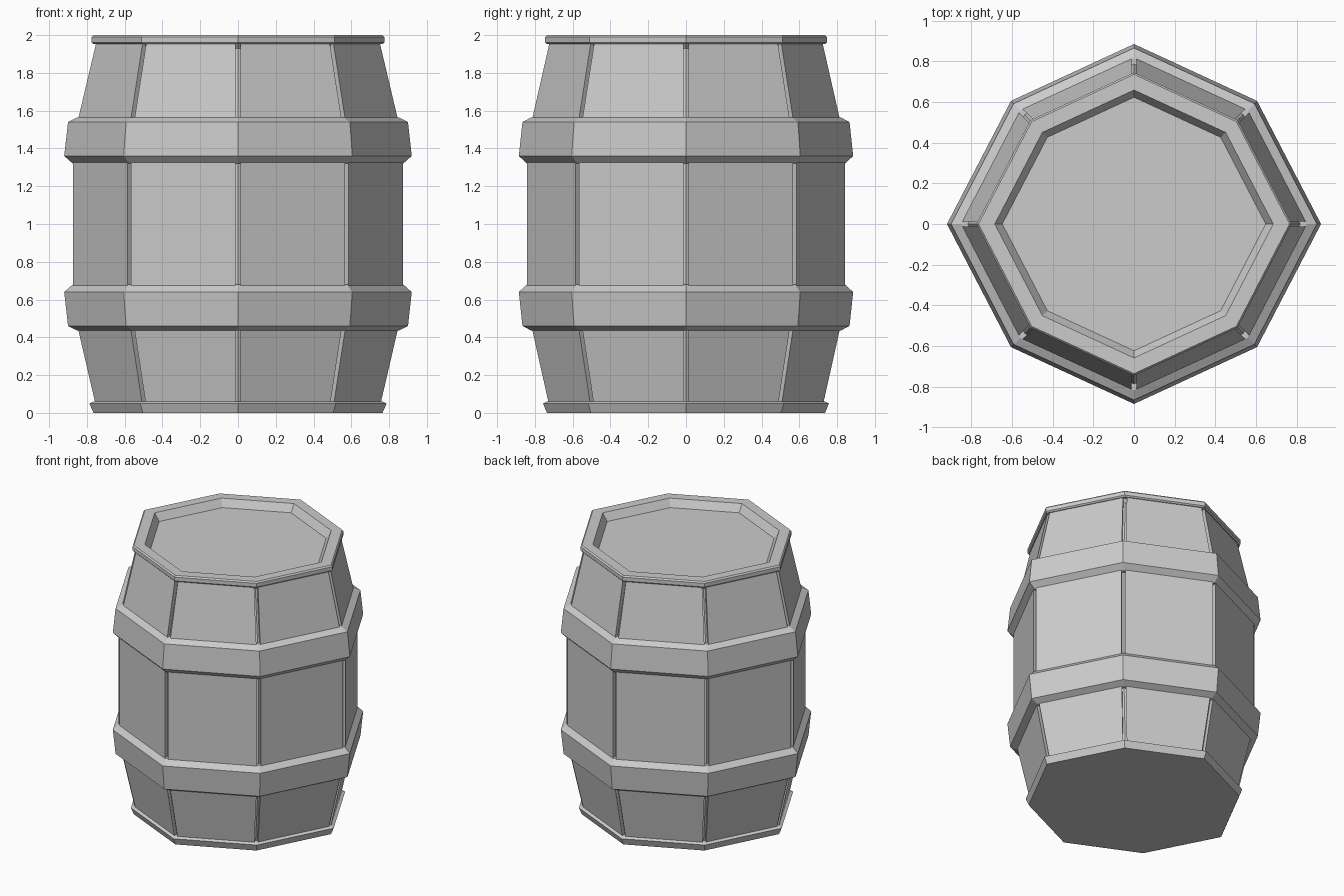
import bpy, bmesh, math
from mathutils import Vector

if "Cube" in bpy.data.objects:
    bpy.data.objects.remove(bpy.data.objects["Cube"])

# Slightly uneven octagon, corners on the axes (scaled by the x radius)
D = 0.658
SHAPE = [Vector((x, y)) for x, y in
         ((1, 0), (D, D), (0, .962), (-D, D), (-1, 0), (-D, -D), (0, -.962), (D, -D))]


def finish(name, bm):
    bmesh.ops.recalc_face_normals(bm, faces=bm.faces)
    me = bpy.data.meshes.new(name)
    bm.to_mesh(me)
    bm.free()
    ob = bpy.data.objects.new(name, me)
    bpy.context.collection.objects.link(ob)
    return ob


def loft(bm, rings, closed):
    """Skin rings of points; closed loops the last ring to the first, else caps the ends."""
    vs = [[bm.verts.new(p) for p in r] for r in rings]
    pairs = list(zip(vs, vs[1:])) + ([(vs[-1], vs[0])] if closed else [])
    for a, b in pairs:
        n = len(a)
        for i in range(n):
            j = (i + 1) % n
            bm.faces.new((a[i], a[j], b[j], b[i]))
    if not closed:
        bm.faces.new(vs[0])
        bm.faces.new(vs[-1])


def octagon(name, profile, closed=False):
    bm = bmesh.new()
    loft(bm, [[(p.x * r, p.y * r, z) for p in SHAPE] for r, z in profile], closed)
    return finish(name, bm)


# Barrel side profile: tapered ends, straight middle (radius, height)
BODY = [(.757, .03), (.88, .56), (.88, 1.44), (.757, 1.97)]
GAP, THICK = .014, .06

# Recessed core seen between the staves
octagon("core", [(r - .03, z) for r, z in BODY])

# Eight staves with narrow gaps at the corners
for k in range(8):
    rings = []
    for r, z in BODY:
        a, b = SHAPE[k], SHAPE[(k + 1) % 8]
        ring = []
        for rad in (r, r - THICK):
            p, q = a * rad, b * rad
            d = (q - p).normalized() * GAP
            ends = [p + d, q - d]
            ring += ends if rad == r else ends[::-1]
        rings.append([(v.x, v.y, z) for v in ring])
    bm = bmesh.new()
    loft(bm, rings, False)
    finish(f"stave_{k + 1}", bm)

# Two bevelled hoops, mirrored about mid height
HOOP = [(.875, .68), (.92, .64), (.90, .46), (.85, .435), (.80, .435), (.80, .68)]
octagon("lower_hoop", HOOP, True)
octagon("upper_hoop", [(r, 2 - z) for r, z in HOOP], True)

# Base plate
octagon("base", [(.765, 0), (.787, .05), (.765, .06)])

# Lid with raised rim and sunken panel
octagon("lid", [(.765, 1.953), (.775, 1.962), (.775, 1.99), (.765, 2.0),
                (.685, 2.0), (.648, 1.945), ][::-1] and
        [(.70, 1.90), (.74, 1.953), (.765, 1.953), (.775, 1.962), (.775, 1.99),
         (.765, 2.0), (.685, 2.0), (.648, 1.945)])

# Trim the core and staves below the sunken lid panel
for ob in bpy.data.objects:
    if ob.name == "core" or ob.name.startswith("stave"):
        for v in ob.data.vertices:
            if v.co.z > 1.9:
                s = .99 if ob.name == "core" else 1.0
                v.co.z = 1.94 if ob.name == "core" else 1.96
                v.co.x *= s
                v.co.y *= s
